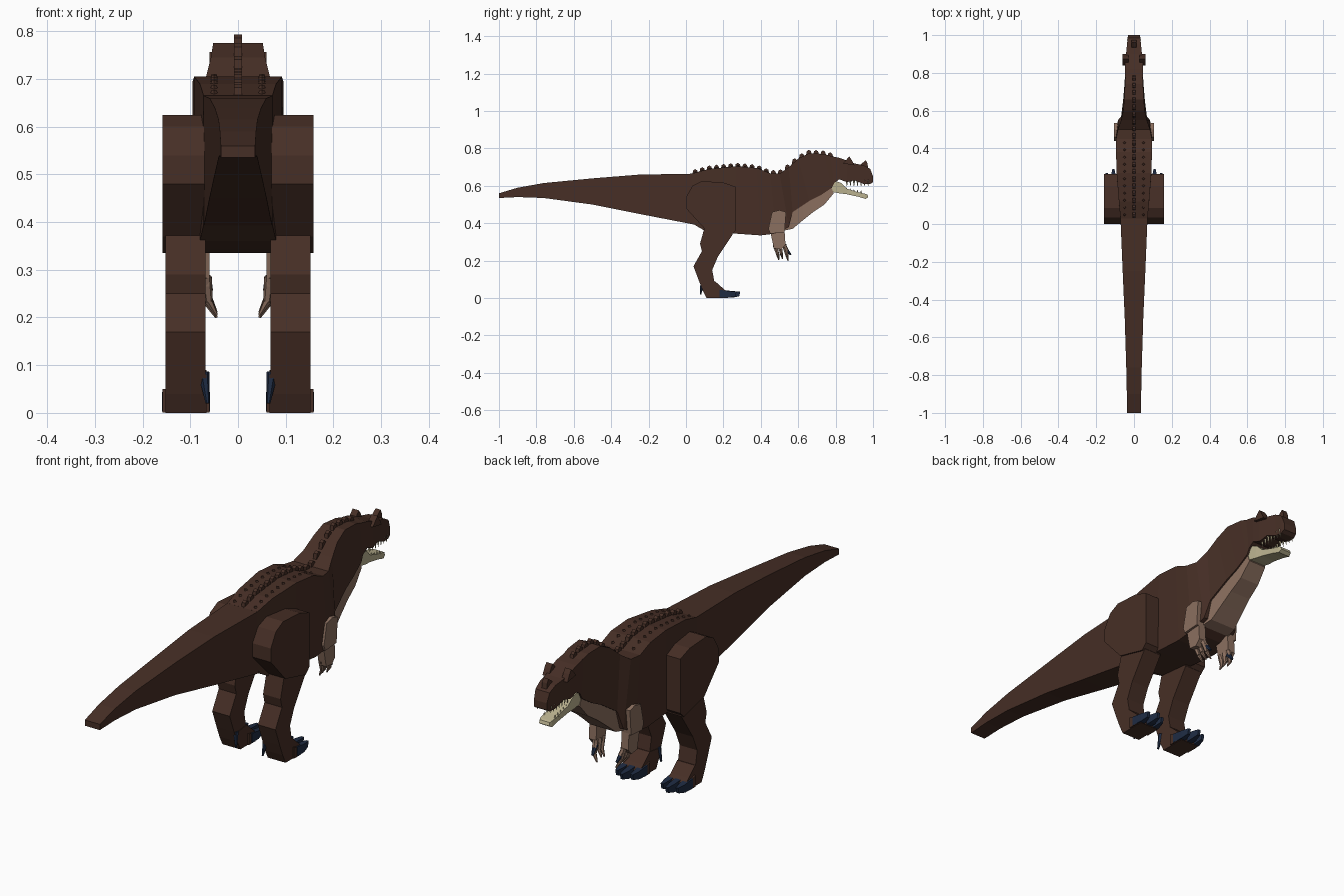
import bpy, bmesh
from mathutils import Vector

cube = bpy.data.objects.get("Cube")
if cube:
    bpy.data.objects.remove(cube, do_unlink=True)


def material(name, rgb):
    m = bpy.data.materials.new(name)
    m.use_nodes = True
    m.diffuse_color = (*rgb, 1)
    bsdf = next(n for n in m.node_tree.nodes if n.type == 'BSDF_PRINCIPLED')
    bsdf.inputs["Base Color"].default_value = (*rgb, 1)
    return m


BROWN = material("hide brown", (.062, .028, .019))
TAN = material("skin tan", (.26, .16, .115))
CREAM = material("jaw cream", (.50, .45, .28))
BLUE = material("claw blue", (.013, .024, .055))


def finish(name, bm, mat):
    bmesh.ops.recalc_face_normals(bm, faces=bm.faces)
    mesh = bpy.data.meshes.new(name)
    bm.to_mesh(mesh)
    bm.free()
    mesh.materials.append(mat)
    ob = bpy.data.objects.new(name, mesh)
    bpy.context.collection.objects.link(ob)
    return ob


def loft(name, sections, mat, x=0):
    """Skin box sections given as (low y, low z, high y, high z, half width)."""
    bm = bmesh.new()
    rings = []
    for ya, za, yb, zb, w in sections:
        rings.append([bm.verts.new(p) for p in
                      ((x - w, ya, za), (x + w, ya, za), (x + w, yb, zb), (x - w, yb, zb))])
    for a, b in zip(rings, rings[1:]):
        for i in range(4):
            j = (i + 1) % 4
            bm.faces.new((a[i], a[j], b[j], b[i]))
    bm.faces.new(rings[0])
    bm.faces.new(rings[-1])
    return finish(name, bm, mat)


def prism(name, outline, x0, x1, mat):
    """Extrude a side outline of (y, z) points from x0 to x1."""
    bm = bmesh.new()
    face = bm.faces.new([bm.verts.new((x0, y, z)) for y, z in outline])
    out = bmesh.ops.extrude_face_region(bm, geom=[face])
    moved = [v for v in out["geom"] if isinstance(v, bmesh.types.BMVert)]
    bmesh.ops.translate(bm, verts=moved, vec=(x1 - x0, 0, 0))
    return finish(name, bm, mat)


def spike(name, start, end, r0, r1, mat, sides=6):
    """Tapered faceted rod between two points."""
    a, b = Vector(start), Vector(end)
    bm = bmesh.new()
    bmesh.ops.create_cone(bm, cap_ends=True, segments=sides, radius1=r0, radius2=r1,
                          depth=(b - a).length)
    ob = finish(name, bm, mat)
    ob.location = (a + b) / 2
    ob.rotation_euler = (b - a).to_track_quat('Z', 'Y').to_euler()
    return ob


# Tail, trunk and neck
tail = [(-1, .535, -1, .56, .036), (-.9, .54, -.9, .59, .038), (-.76, .535, -.76, .615, .041),
        (-.5, .50, -.5, .64, .049), (-.25, .45, -.25, .66, .06), (.06, .39, .04, .665, .072)]
trunk = [(.04, .395, .03, .665, .072), (.1, .36, .12, .69, .08), (.26, .345, .27, .705, .092),
         (.4, .335, .38, .695, .095), (.48, .345, .45, .667, .095)]
neck = [(.48, .345, .45, .667, .095), (.55, .38, .5, .665, .085), (.57, .46, .55, .7, .068),
        (.66, .52, .6, .745, .057), (.72, .55, .66, .775, .052), (.78, .59, .74, .77, .048),
        (.8, .63, .79, .755, .045)]
loft("tail", tail, BROWN)
loft("trunk", trunk, BROWN)
loft("neck", neck, BROWN)
loft("throat", [(.52, .36, .53, .47, .07), (.57, .37, .57, .48, .062), (.63, .42, .62, .52, .055),
                (.68, .46, .66, .54, .05), (.74, .5, .72, .57, .046), (.79, .56, .77, .61, .042)], TAN)

# Head and open jaw
loft("skull", [(.77, .6, .77, .76, .046), (.82, .635, .82, .75, .048), (.86, .62, .86, .735, .047),
               (.9, .63, .9, .72, .042), (.95, .61, .95, .71, .037),
               (.985, .61, .985, .69, .034), (1, .62, 1, .65, .031)], BROWN)
prism("nose_horn", [(.92, .70), (.94, .72), (.962, .737), (.97, .72), (.975, .69)], -.012, .012, BROWN)
loft("jaw", [(.77, .57, .785, .63, .04), (.82, .56, .83, .615, .038), (.86, .555, .86, .585, .034),
             (.92, .542, .92, .566, .03), (.96, .53, .96, .557, .028), (.975, .54, .97, .553, .024)], CREAM)
for s in (-1, 1):
    prism("brow_horn", [(.84, .72), (.862, .745), (.873, .757), (.885, .74), (.9, .71)],
          s * .03, s * .06, BROWN)
    for i in range(7):
        y = .86 + i * .019
        spike("upper_tooth", (s * .032, y, .63), (s * .032, y, .598), .006, .001, CREAM, 4)
        if i < 5:
            spike("lower_tooth", (s * .026, y, .56), (s * .026, y, .59 - i * .004), .005, .001, CREAM, 4)


# Ridge of small scutes following the back line
def back_height(y):
    for a, b in zip(spine, spine[1:]):
        if a[2] <= y <= b[2]:
            return a[3] + (b[3] - a[3]) * (y - a[2]) / (b[2] - a[2])
    return spine[-1][3]


spine = trunk + neck[1:]
for i in range(20):
    y = .05 + i * .038
    z = back_height(y)
    prism("back_scute", [(y - .017, z - .015), (y - .012, z + .012), (y, z + .019),
                         (y + .01, z + .011), (y + .017, z - .015)], -.008, .008, BROWN)
    if i < 11:
        for s in (-1, 1):
            spike("side_stud", (s * .05, y, z - .008), (s * .05, y, z + .006), .011, .005, BROWN, 4)

for s in (-1, 1):
    # Hind leg
    prism("thigh", [(0, .48), (0, .54), (.035, .6), (.085, .625), (.2, .618), (.265, .595),
                    (.265, .36), (.24, .335), (.1, .37)], s * .068, s * .158, BROWN)
    prism("shin", [(.1, .38), (.075, .29), (.085, .25), (.04, .17), (.07, .09), (.09, .04),
                   (.155, .07), (.14, .15), (.17, .22), (.25, .34), (.2, .4)],
          s * .068, s * .152, BROWN)
    prism("foot", [(.11, 0), (.09, .04), (.075, .08), (.155, .09), (.2, .05), (.225, .03),
                   (.225, 0)], s * .066, s * .152, BROWN)
    for k in (-1, 0, 1):
        x, reach = s * (.109 + k * .036), .02 * (1 - abs(k))
        loft("toe", [(.16, .001, .16, .05, .013), (.205 + reach, .001, .205 + reach, .036, .013)], BROWN, x)
        loft("toe_claw", [(.18, .003, .18, .044, .014), (.23 + reach, .002, .235 + reach, .037, .0125),
                          (.265 + reach, .01, .27 + reach, .034, .006)], BLUE, x)
    spike("dew_claw", (s * .072, .088, .085), (s * .064, .078, .02), .012, .004, BLUE)

    # Arm and hand
    prism("upper_arm", [(.44, .37), (.46, .46), (.5, .47), (.535, .46), (.527, .35), (.45, .345)],
          s * .064, s * .105, TAN)
    prism("forearm", [(.45, .36), (.527, .36), (.532, .285), (.51, .26), (.47, .265)],
          s * .06, s * .095, TAN)
    for y, dy, z in ((.475, .015, .205), (.5, .01, .21), (.525, .015, .2)):
        spike("finger", (s * .068, y, .285), (s * .062, y + dy, z + .03), .013, .009, TAN)
        spike("finger_tip", (s * .062, y + dy, z + .03), (s * .045, y + dy + .006, z), .009, .003, TAN)
    spike("thumb", (s * .07, .52, .285), (s * .062, .54, .255), .013, .01, TAN)
    spike("thumb_claw", (s * .064, .53, .265), (s * .058, .56, .232), .012, .005, BLUE)
